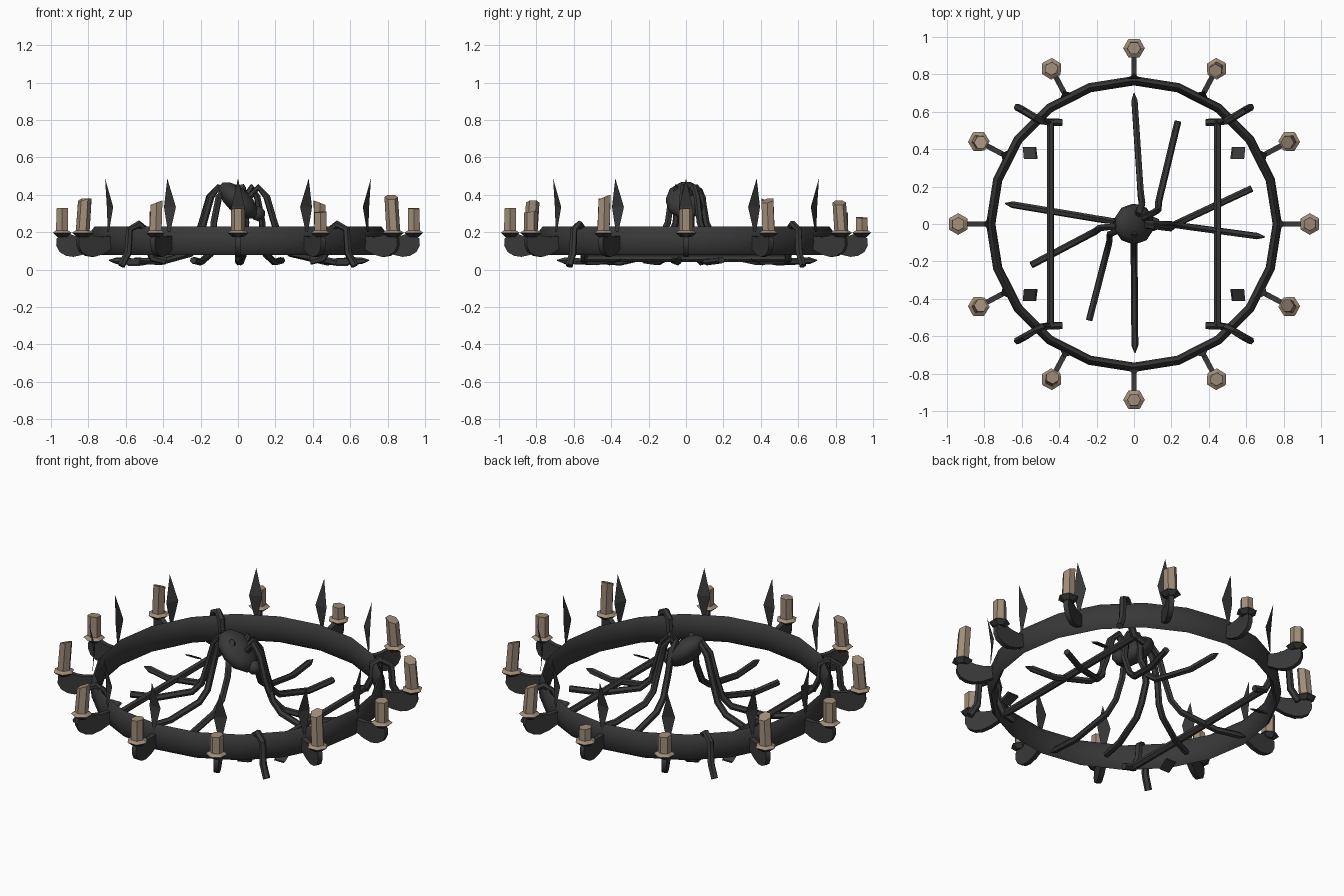
import bpy, bmesh, math
from mathutils import Vector, Matrix

if "Cube" in bpy.data.objects:
    bpy.data.objects.remove(bpy.data.objects["Cube"])


def material(name, col):
    m = bpy.data.materials.new(name)
    m.diffuse_color = (*col, 1)
    m.use_nodes = True
    m.node_tree.nodes["Principled BSDF"].inputs["Base Color"].default_value = m.diffuse_color
    return m


IRON = material("black_iron", (0.04, 0.04, 0.041))
WAX = material("old_wax", (0.35, 0.27, 0.19))


def finish(name, bm, mat, smooth=None):
    me = bpy.data.meshes.new(name)
    bm.to_mesh(me)
    bm.free()
    me.materials.append(mat)
    ob = bpy.data.objects.new(name, me)
    bpy.context.collection.objects.link(ob)
    if smooth:
        bpy.ops.object.select_all(action='DESELECT')
        ob.select_set(True)
        bpy.context.view_layer.objects.active = ob
        bpy.ops.object.shade_smooth_by_angle(angle=math.radians(smooth))
    return ob


def loft(bm, rings, caps=True, closed=False):
    """Join rings of points into a skin."""
    vs = [[bm.verts.new(p) for p in r] for r in rings]
    n = len(vs[0])
    pairs = list(zip(vs, vs[1:])) + ([(vs[-1], vs[0])] if closed else [])
    for a, b in pairs:
        for i in range(n):
            j = (i + 1) % n
            bm.faces.new((a[i], a[j], b[j], b[i]))
    if caps and not closed:
        bm.faces.new(vs[0][::-1])
        bm.faces.new(vs[-1])
    bmesh.ops.recalc_face_normals(bm, faces=bm.faces)


def tube(name, path, r, pointed=False, sides=6):
    pts = [Vector(p) for p in path]
    if pointed:
        pts.insert(-1, pts[-1].lerp(pts[-2], 0.04 / (pts[-1] - pts[-2]).length))
    rings, side = [], None
    for i, p in enumerate(pts):
        t = (pts[min(i + 1, len(pts) - 1)] - pts[max(i - 1, 0)]).normalized()
        if side is None:
            side = t.orthogonal()
        side = (side - t * side.dot(t)).normalized()
        up = t.cross(side)
        rad = 0.003 if pointed and i == len(pts) - 1 else r
        rings.append([p + (side * math.cos(a) + up * math.sin(a)) * rad
                      for a in (k * math.tau / sides for k in range(sides))])
    bm = bmesh.new()
    loft(bm, rings)
    return finish(name, bm, IRON, 50)


# Main ring: 20 segments with a tall flattened section
bm = bmesh.new()
rings = []
for k in range(20):
    a = k * math.tau / 20
    rings.append([((0.766 + 0.025 * math.cos(b)) * math.cos(a),
                   (0.766 + 0.025 * math.cos(b)) * math.sin(a),
                   0.155 + 0.076 * math.sin(b))
                  for b in (j * math.tau / 8 for j in range(8))])
loft(bm, rings, closed=True)
finish("ring", bm, IRON, 50)

# Twelve arms, drip cups, candles and leaf blades
ARM = [(.77, .18), (.83, .175), (.87, .18), (.91, .195), (.95, .19), (.97, .165),
       (.972, .13), (.955, .095), (.92, .074), (.88, .068), (.83, .08), (.77, .11)]
TOPS = [.34, .38, .37, .29, .32, .38, .34, .38, .37, .34, .32, .40]


def hexagon(r, z, tilt=0.0, dx=0.0):
    return [(0.94 + dx + r * math.cos(k * math.pi / 3 + math.pi / 6),
             r * math.sin(k * math.pi / 3 + math.pi / 6),
             z + tilt * math.sin(k * math.pi / 3)) for k in range(6)]


for i in range(12):
    # the stations sit slightly closer to the axes than to the diagonals' thirds
    deg = 90 * (i // 3) + (0, 28, 62)[i % 3]
    rot = Matrix.Rotation(math.radians(deg), 4, 'Z')
    bm = bmesh.new()
    loft(bm, [[(x, y, z) for x, z in ARM] for y in (-0.014, 0.014)])
    bm.transform(rot)
    finish(f"arm_{i}", bm, IRON, 40)

    bm = bmesh.new()
    loft(bm, [hexagon(.03, .175), hexagon(.056, .196)])
    bm.transform(rot)
    finish(f"drip_cup_{i}", bm, IRON)

    tall = TOPS[i] > .35
    bm = bmesh.new()
    loft(bm, [hexagon(.058, .197), hexagon(.037, .210),
              hexagon(.036, TOPS[i] - .012, .014 if tall else .003,
                      -.012 if tall else 0)])
    bm.transform(rot)
    finish(f"candle_{i}", bm, WAX)

    bm = bmesh.new()
    lo = [bm.verts.new((.785, s * .007, .20)) for s in (-1, 1)]
    mid = [bm.verts.new((.775, s * .036, .335)) for s in (-1, 1)]
    tip = bm.verts.new((.805, 0, .487))
    bm.faces.new((lo[0], lo[1], mid[1], mid[0]))
    bm.faces.new((mid[0], mid[1], tip))
    bm.transform(rot)
    finish(f"leaf_blade_{i}", bm, IRON)

# Central spider: flattened abdomen tilted towards +x, small head at its low end
bm = bmesh.new()
bmesh.ops.create_uvsphere(bm, u_segments=10, v_segments=7, radius=1)
bm.transform(Matrix.Translation((0, 0, .37)) @ Matrix.Rotation(math.radians(42), 4, 'Y')
             @ Matrix.Diagonal((.135, .11, .065, 1)))
finish("spider_body", bm, IRON, 50)
bm = bmesh.new()
bmesh.ops.create_uvsphere(bm, u_segments=8, v_segments=5, radius=0.04,
                          matrix=Matrix.Translation((.105, 0, .30)))
finish("spider_head", bm, IRON, 50)

# Eight legs: foot position, knee position, pointed tip or blunt
LEGS = [((0, .70), (.04, .10), True), ((.235, .55), (.12, .07), False),
        ((.63, .19), (.18, -.02), False), ((.70, -.07), (.18, .0), True),
        ((0.005, -.69), (0, -.09), True), ((-.24, -.515), (-.12, -.05), False),
        ((-.55, -.22), (-.17, -.02), False), ((-.69, .11), (-.18, .025), True)]
for i, (foot, knee, sharp) in enumerate(LEGS):
    f, k = Vector((*foot, 0)), Vector((*knee, 0))

    def at(p, z):
        return (p.x, p.y, z)
    tube(f"spider_leg_{i}", [at(k * .35, .39), at(k * .6, .44), at(k * .85, .39),
                             at(k * 1.08, .25), at(k.lerp(f, .10), .14),
                             at(k.lerp(f, .22), .085), at(k.lerp(f, .65), .04),
                             at(f, .05)], .0185, sharp)

# Cross bars, hooks over the ring and small hanging leaves
for sx in (-1, 1):
    tube(f"cross_bar_{sx}", [(sx * .447, -.555, .06), (sx * .447, .555, .06)], .02)
    for sy in (-1, 1):
        path = [(.385, .543, .045), (.455, .545, .06), (.49, .55, .13),
                (.495, .55, .215), (.53, .57, .243), (.58, .60, .215),
                (.588, .605, .09), (.625, .625, .02)]
        tube(f"hook_{sx}_{sy}", [(sx * x, sy * y, z) for x, y, z in path], .02)
        bm = bmesh.new()
        c = Vector((sx * .555, sy * .38, 0))
        loft(bm, [[c + Vector((sx * (u + s * .004), sy * v, .04 - .5 * v + s * .004))
                   for u, v in ((-.028, .032), (.036, .032), (.03, -.032), (-.036, -.032))]
                  for s in (-1, 1)])
        finish(f"hanging_leaf_{sx}_{sy}", bm, IRON)
